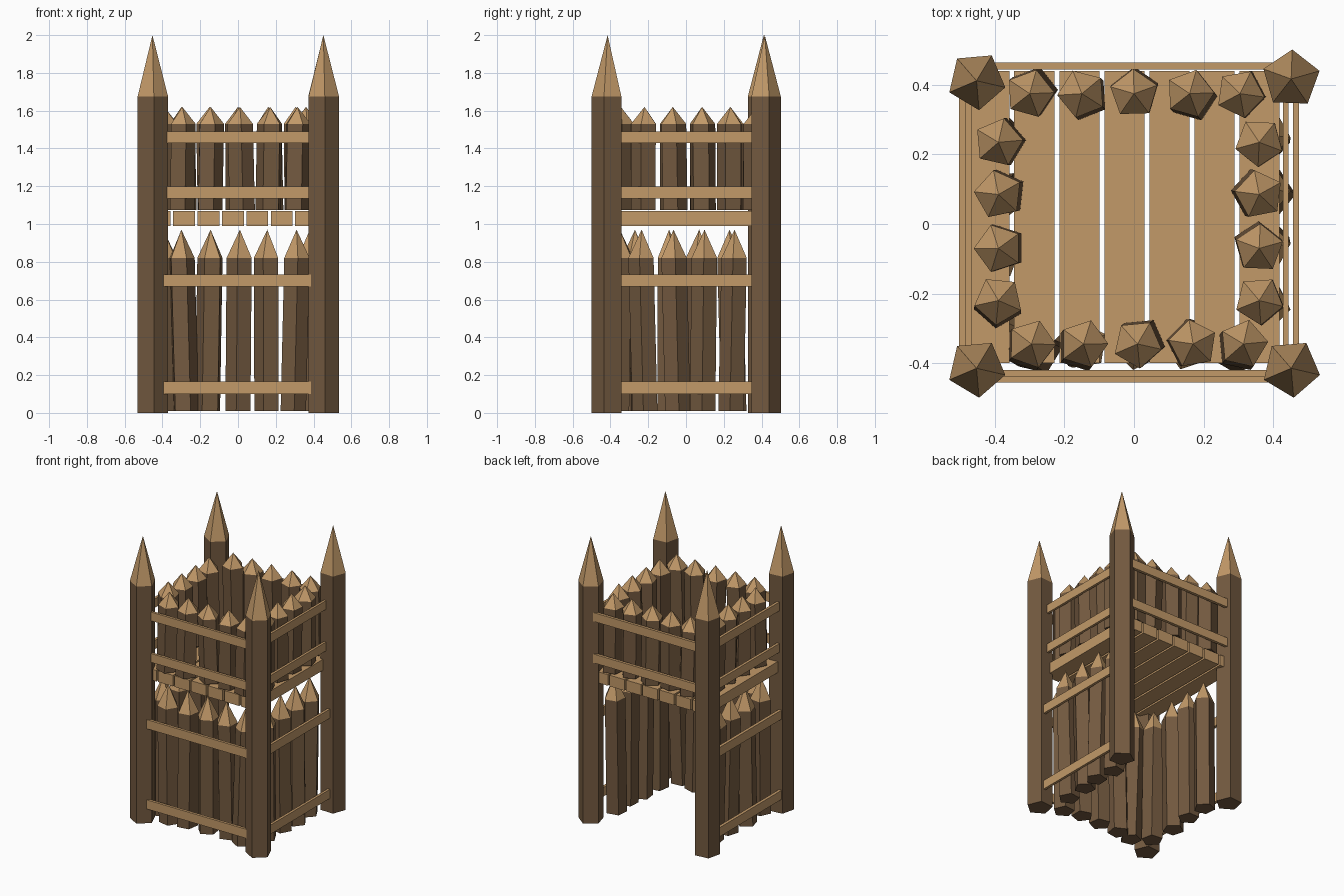
import bpy, bmesh, random
from math import cos, sin, tau, radians
from mathutils import Vector

if "Cube" in bpy.data.objects:
    bpy.data.objects.remove(bpy.data.objects["Cube"])

random.seed(4)


def material(name, color):
    m = bpy.data.materials.new(name)
    m.diffuse_color = (*color, 1)
    m.use_nodes = True
    m.node_tree.nodes["Principled BSDF"].inputs["Base Color"].default_value = m.diffuse_color
    return m


bark = material("bark", (0.17, 0.10, 0.05))
cut_wood = material("cut_wood", (0.54, 0.32, 0.14))


def stake(name, foot, shoulder, tip_z, radius, start):
    """Five-sided log with bark sides and a sharpened, bare point."""
    bm = bmesh.new()
    ring = [Vector((cos(start + tau * i / 5), sin(start + tau * i / 5), 0)) * radius
            for i in range(5)]
    low = [bm.verts.new(Vector(foot) + v) for v in ring]
    high = [bm.verts.new(Vector(shoulder) + v) for v in ring]
    tip = bm.verts.new((shoulder[0], shoulder[1], tip_z))
    bm.faces.new(low[::-1])
    for i in range(5):
        j = (i + 1) % 5
        bm.faces.new((low[i], low[j], high[j], high[i]))
        bm.faces.new((high[i], high[j], tip)).material_index = 1
    me = bpy.data.meshes.new(name)
    bm.to_mesh(me)
    bm.free()
    me.materials.append(bark)
    me.materials.append(cut_wood)
    bpy.context.collection.objects.link(bpy.data.objects.new(name, me))


def board(name, x0, x1, y0, y1, z0, z1):
    """Rectangular board given by its extents."""
    bpy.ops.mesh.primitive_cube_add(
        size=1, location=((x0 + x1) / 2, (y0 + y1) / 2, (z0 + z1) / 2))
    ob = bpy.context.object
    ob.name = name
    ob.scale = (x1 - x0, y1 - y0, z1 - z0)
    bpy.ops.object.transform_apply(location=False, rotation=False, scale=True)
    ob.data.materials.append(cut_wood)


def stake_row(name, points, z0, z1, tip, radius, lean):
    """Row of stakes, each turned and leaning slightly differently."""
    for x, y in points:
        dx, dy = random.uniform(-lean, lean), random.uniform(-lean, lean)
        stake(name, (x + dx, y + dy, z0), (x, y, z1), tip, radius,
              random.uniform(0, tau))


# Corner posts
for x, y, a in ((-0.453, -0.415, -85), (0.452, -0.415, -85),
                (-0.453, 0.412, -85), (0.452, 0.417, 88)):
    stake("corner_post", (x, y, 0), (x, y, 1.675), 2.0, 0.085, radians(a))

# Upper parapet stakes on all four sides
side_y = (-0.22, -0.07, 0.085, 0.235)
upper = {
    "upper_front_stake": [(x, -0.345) for x in (-0.295, -0.145, 0.01, 0.17, 0.315)],
    "upper_back_stake": [(x, 0.375) for x in (-0.30, -0.15, 0.0, 0.16, 0.305)],
    "upper_left_stake": [(-0.39, y) for y in side_y],
    "upper_right_stake": [(0.36, y) for y in side_y],
}
for name, points in upper.items():
    stake_row(name, points, 1.075, 1.53, 1.62, 0.071, 0.012)

# Lower wall stakes: front and sides, the back stays open as a doorway
lower = {
    "lower_front_stake": [(x, -0.35) for x in (-0.30, -0.145, 0.01, 0.155, 0.31)],
    "lower_left_stake": [(-0.395, y) for y in (-0.27, -0.09, 0.07, 0.23)],
    "lower_right_stake": [(0.38, y) for y in (-0.235, -0.066, 0.098, 0.257)],
}
for name, points in lower.items():
    stake_row(name, points, 0.01, 0.82, 0.97, 0.071, 0.022)

# Floor planks
for i in range(7):
    x = -0.416 + 0.1295 * i
    board("floor_plank", x - 0.058, x + 0.058, -0.40, 0.44, 0.99, 1.068)

# Cross rails: upper pair on every side, lower pair on the three walls
for z in (1.46, 1.167):
    board("upper_front_rail", -0.41, 0.41, -0.438, -0.42, z - 0.031, z + 0.031)
    board("upper_back_rail", -0.41, 0.41, 0.445, 0.465, z - 0.031, z + 0.031)
    board("upper_left_rail", -0.486, -0.467, -0.39, 0.39, z - 0.031, z + 0.031)
    board("upper_right_rail", 0.428, 0.445, -0.39, 0.39, z - 0.031, z + 0.031)
for z in (0.70, 0.133):
    board("lower_front_rail", -0.41, 0.41, -0.456, -0.437, z - 0.032, z + 0.032)
    board("lower_left_rail", -0.503, -0.482, -0.39, 0.39, z - 0.032, z + 0.032)
    board("lower_right_rail", 0.457, 0.475, -0.39, 0.39, z - 0.032, z + 0.032)
